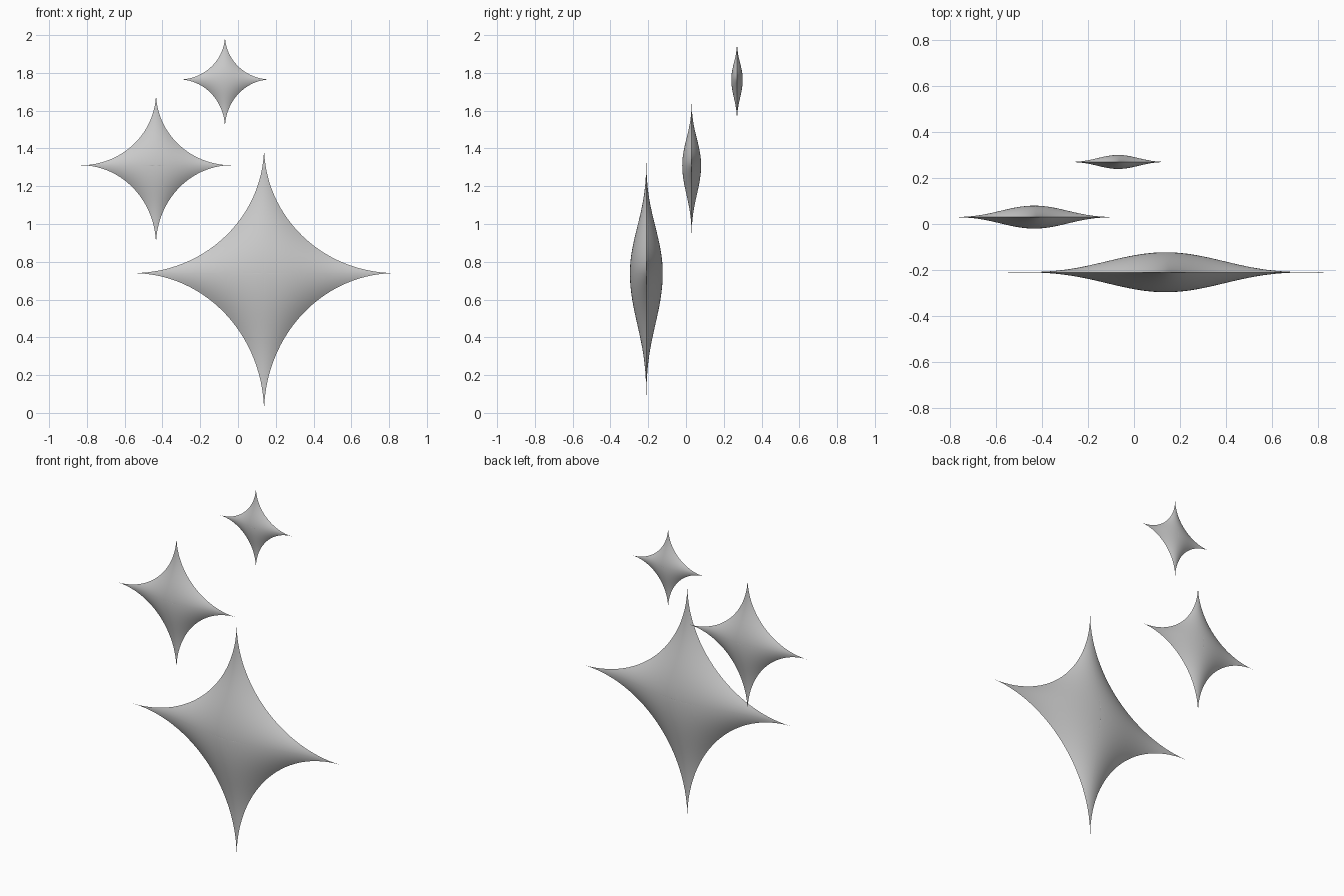
import bpy, bmesh, math

if "Cube" in bpy.data.objects:
    bpy.data.objects.remove(bpy.data.objects["Cube"])

ARC, RINGS = 28, 20          # segments per concave side, rings from centre to rim
UP, DOWN, PUFF = 0.964, 1.065, 0.125


def puff(x, z):
    """Pillow height: 1 in the middle, 0 on the four concave arcs."""
    h = 1.0
    for cx in (-1, 1):
        for cz in (-1, 1):
            h *= max(math.hypot(x - cx, z - cz) - 1, 0) / (math.sqrt(2) - 1)
    return h


def outline():
    """Four-pointed star made of quarter circles centred on the unit corners."""
    pts = []
    for q in range(4):
        c, s = round(math.cos(q * math.pi / 2)), round(math.sin(q * math.pi / 2))
        for i in range(ARC):
            a = math.pi / 2 * i / ARC
            x, z = 1 - math.sin(a), 1 - math.cos(a)
            pts.append((x * c - z * s, x * s + z * c))
    return pts


def sparkle(name, loc, size):
    bm = bmesh.new()
    pts = outline()
    n = len(pts)

    def vert(x, z, side):
        return bm.verts.new((x * size, side * PUFF * size * puff(x, z),
                             z * size * (UP if z > 0 else DOWN)))

    rim = [vert(x, z, 0) for x, z in pts]
    # front and back pillows share the rim
    for side in (-1, 1):
        centre = vert(0, 0, side)
        prev = None
        for r in range(1, RINGS + 1):
            t = r / RINGS
            ring = rim if r == RINGS else [vert(x * t, z * t, side) for x, z in pts]
            for i in range(n):
                j = (i + 1) % n
                if prev is None:
                    bm.faces.new((centre, ring[i], ring[j]))
                else:
                    bm.faces.new((prev[i], ring[i], ring[j], prev[j]))
            prev = ring
    bmesh.ops.recalc_face_normals(bm, faces=bm.faces)
    for f in bm.faces:
        f.smooth = True
    # crisp seam around the rim
    rim_set = set(rim)
    for e in bm.edges:
        if e.verts[0] in rim_set and e.verts[1] in rim_set:
            e.smooth = False
    me = bpy.data.meshes.new(name)
    bm.to_mesh(me)
    bm.free()
    ob = bpy.data.objects.new(name, me)
    ob.location = loc
    bpy.context.collection.objects.link(ob)


# three sparkles, stepping back and up
sparkle("large_sparkle", (0.138, -0.21, 0.74), 0.695)
sparkle("medium_sparkle", (-0.434, 0.03, 1.311), 0.399)
sparkle("small_sparkle", (-0.069, 0.27, 1.765), 0.243)
